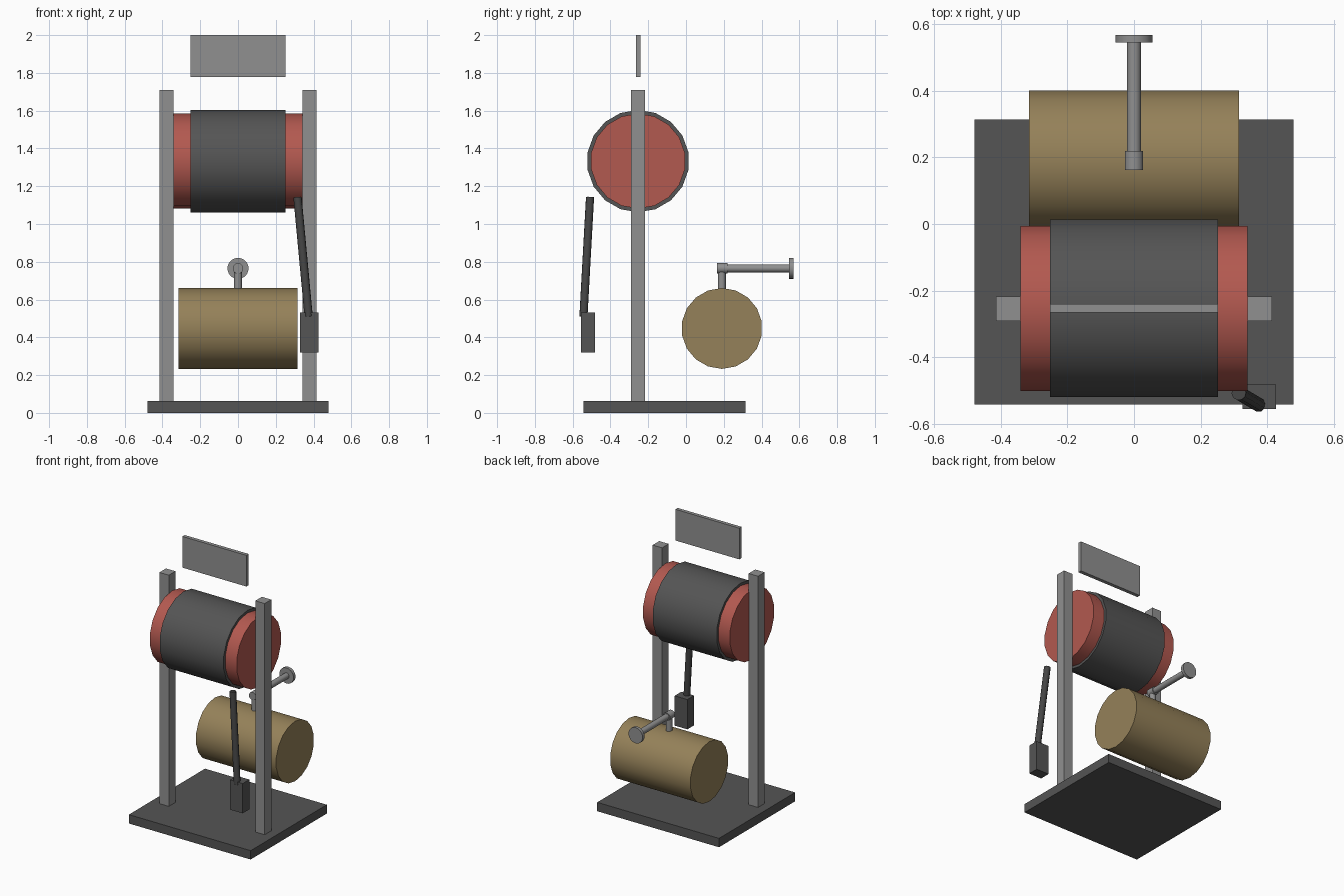
import bpy, math
from mathutils import Vector

if "Cube" in bpy.data.objects:
    bpy.data.objects.remove(bpy.data.objects["Cube"])


def material(name, rgb):
    m = bpy.data.materials.new(name)
    m.diffuse_color = (*rgb, 1)
    m.use_nodes = True
    m.node_tree.nodes["Principled BSDF"].inputs["Base Color"].default_value = m.diffuse_color
    return m


RED = material("red", (0.45, 0.10, 0.08))
DARK = material("dark_grey", (0.09, 0.09, 0.09))
ROD = material("darker_grey", (0.06, 0.06, 0.06))
STEEL = material("steel_grey", (0.28, 0.28, 0.28))
BRASS = material("dull_gold", (0.30, 0.22, 0.10))


def box(name, lo, hi, mat):
    lo, hi = Vector(lo), Vector(hi)
    bpy.ops.mesh.primitive_cube_add(size=1, location=(lo + hi) / 2)
    ob = bpy.context.object
    ob.name = name
    ob.scale = hi - lo
    bpy.ops.object.transform_apply(location=False, rotation=False, scale=True)
    ob.data.materials.append(mat)
    return ob


def tube(name, a, b, radius, mat, sides=18):
    """Closed cylinder from point a to point b."""
    a, b = Vector(a), Vector(b)
    d = b - a
    bpy.ops.mesh.primitive_cylinder_add(vertices=sides, radius=radius, depth=d.length,
                                        location=(a + b) / 2)
    ob = bpy.context.object
    ob.name = name
    if abs(d.x) > 0.99 * d.length:      # drums keep a corner at top and bottom
        ob.rotation_euler = (math.pi / 2, 0, math.pi / 2)
        bpy.ops.object.transform_apply(location=False, rotation=False, scale=True)
        for v in ob.data.vertices:      # turn ring so that a vertex points up
            v.co.z = v.co.z
    else:
        ob.rotation_euler = d.to_track_quat('Z', 'Y').to_euler()
    ob.data.materials.append(mat)
    bpy.ops.object.shade_smooth_by_angle(angle=math.radians(40))
    return ob


# base and posts
box("base_plate", (-0.48, -0.543, 0), (0.48, 0.314, 0.063), DARK)
for side, name in ((-1, "left_post"), (1, "right_post")):
    box(name, (side * 0.378 - 0.037, -0.292, 0.063), (side * 0.378 + 0.037, -0.218, 1.71), STEEL)

# drum with dark wrap, and sign above it
tube("drum", (-0.342, -0.254, 1.333), (0.342, -0.254, 1.333), 0.252, RED)
tube("drum_wrap", (-0.252, -0.254, 1.333), (0.252, -0.254, 1.333), 0.271, DARK)
box("sign_plate", (-0.252, -0.266, 1.778), (0.252, -0.240, 2.0), STEEL)

# tank with pipe
tube("tank", (-0.316, 0.19, 0.447), (0.316, 0.19, 0.447), 0.214, BRASS)
tube("riser_pipe", (0, 0.19, 0.64), (0, 0.19, 0.765), 0.021, STEEL)
tube("pipe_elbow", (0, 0.163, 0.765), (0, 0.219, 0.765), 0.028, STEEL)
tube("outlet_pipe", (0, 0.19, 0.765), (0, 0.55, 0.765), 0.021, STEEL)
tube("outlet_flange", (0, 0.546, 0.765), (0, 0.568, 0.765), 0.056, STEEL)

# lever with its weight
tube("lever_rod", (0.315, -0.508, 1.142), (0.374, -0.543, 0.51), 0.022, ROD, 10)
box("lever_weight", (0.327, -0.557, 0.32), (0.427, -0.482, 0.532), DARK)
